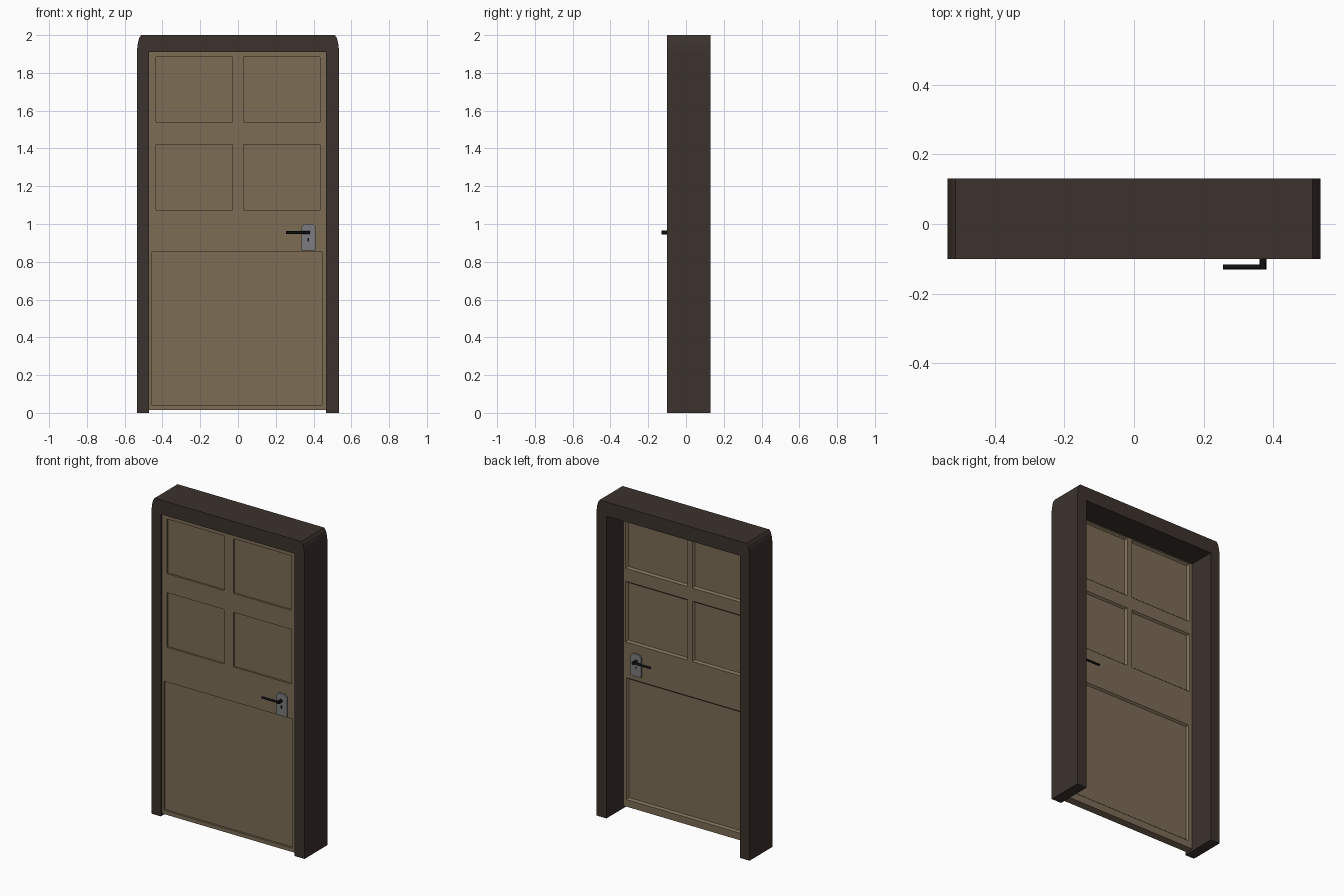
import bpy, bmesh, math
from mathutils import Matrix

if "Cube" in bpy.data.objects:
    bpy.data.objects.remove(bpy.data.objects["Cube"])


def material(name, rgb):
    m = bpy.data.materials.new(name)
    m.diffuse_color = (*rgb, 1)
    m.use_nodes = True
    m.node_tree.nodes["Principled BSDF"].inputs["Base Color"].default_value = m.diffuse_color
    return m


WOOD = material("wood", (0.20, 0.15, 0.09))
DARK = material("dark_wood", (0.045, 0.032, 0.026))
STEEL = material("steel", (0.20, 0.20, 0.21))
BLACK = material("black", (0.005, 0.005, 0.005))


def make(name, bm, mat=None):
    bmesh.ops.recalc_face_normals(bm, faces=bm.faces)
    me = bpy.data.meshes.new(name)
    bm.to_mesh(me)
    bm.free()
    ob = bpy.data.objects.new(name, me)
    bpy.context.collection.objects.link(ob)
    if mat:
        me.materials.append(mat)
    return ob


def prism(name, profile, y0, y1, mat):
    """Extrude an xz outline along y."""
    bm = bmesh.new()
    face = bm.faces.new([bm.verts.new((x, y0, z)) for x, z in profile])
    ext = bmesh.ops.extrude_face_region(bm, geom=[face])
    for v in ext["geom"]:
        if isinstance(v, bmesh.types.BMVert):
            v.co.y = y1
    return make(name, bm, mat)


def rect(x0, x1, z0, z1):
    return [(x0, z0), (x1, z0), (x1, z1), (x0, z1)]


def rod(bm, p, length, r, axis, sides=12):
    rot = Matrix.Rotation(math.pi / 2, 4, 'X' if axis == 'y' else 'Y')
    bmesh.ops.create_cone(bm, cap_ends=True, segments=sides, radius1=r, radius2=r,
                          depth=length, matrix=Matrix.Translation(p) @ rot)


# Frame: arch outline with softened top corners
left = [(-0.47, 0), (-0.535, 0), (-0.535, 1.92), (-0.53, 1.96), (-0.523, 1.985), (-0.513, 2.0)]
right = [(-x, z) for x, z in reversed(left[1:])] + [(0.465, 0)]
prism("door_frame", left + right + [(0.465, 1.91), (-0.47, 1.91)], -0.10, 0.13, DARK)

# Door leaf
FRONT, BACK = -0.09, -0.04
leaf = prism("door_leaf", rect(-0.47, 0.465, 0.015, 1.91), FRONT, BACK, WOOD)

# Recessed panels, cut into both faces (slanted on the back)
front_panels = [(-0.455, 0.445, 0.04, 0.855)]
back_panels = [(-0.445, 0.445, 0.06, 0.83)]
for z0, z1 in ((1.075, 1.42), (1.54, 1.885)):
    front_panels += [(-0.435, -0.03, z0, z1), (0.03, 0.435, z0, z1)]
    back_panels += [(-0.45, -0.017, z0 - 0.02, z1 + 0.018), (0.017, 0.45, z0 - 0.02, z1 + 0.018)]

bm = bmesh.new()
for panels, y, d, slope in ((front_panels, FRONT, 0.012, 0.0), (back_panels, BACK, -0.012, 0.010)):
    for x0, x1, z0, z1 in panels:
        rings = []
        for yy, s in ((y - d, -slope), (y + d, slope)):
            rings.append([bm.verts.new((x, yy, z)) for x, z in rect(x0 + s, x1 - s, z0 + s, z1 - s)])
        a, b = rings
        bm.faces.new(a)
        bm.faces.new(b[::-1])
        for i in range(4):
            j = (i + 1) % 4
            bm.faces.new((a[i], b[i], b[j], a[j]))
cutter = make("panel_cutter", bm)
cutter.hide_render = True
mod = leaf.modifiers.new("panels", 'BOOLEAN')
mod.operation = 'DIFFERENCE'
mod.solver = 'EXACT'
mod.object = cutter
bpy.context.view_layer.objects.active = leaf
bpy.ops.object.modifier_apply(modifier="panels")
bpy.data.objects.remove(cutter)

# Lock plate, keyhole and lever on each face
plate = [(0.337, 0.86), (0.41, 0.86), (0.41, 0.985), (0.395, 1.0), (0.352, 1.0), (0.337, 0.985)]
for side, y, s in (("front", FRONT, -1), ("back", BACK, 1)):
    prism(side + "_lock_plate", plate, y, y + s * 0.008, STEEL)
    prism(side + "_keyhole", rect(0.368, 0.375, 0.907, 0.925), y, y + s * 0.0088, BLACK)
    bm = bmesh.new()
    rod(bm, (0.37, y + s * 0.02, 0.955), 0.04, 0.010, 'y')
    rod(bm, (0.3175, y + s * 0.033, 0.955), 0.125, 0.007, 'x')
    lever = make(side + "_lever", bm, BLACK)
    bpy.ops.object.select_all(action='DESELECT')
    lever.select_set(True)
    bpy.context.view_layer.objects.active = lever
    bpy.ops.object.shade_smooth_by_angle(angle=math.radians(40))
